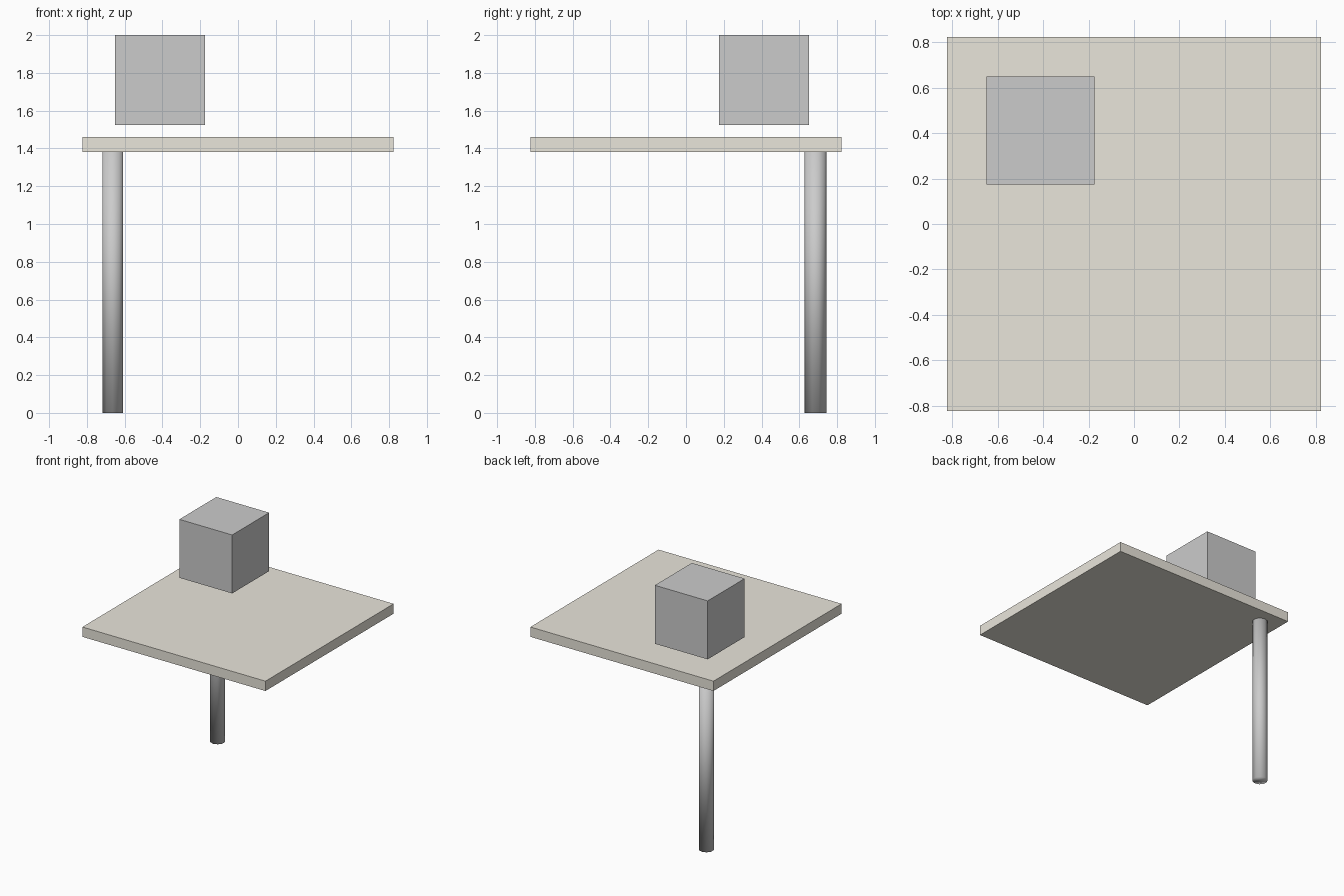
import bpy

if "Cube" in bpy.data.objects:
    bpy.data.objects.remove(bpy.data.objects["Cube"])


def box(name, lo, hi):
    size = [b - a for a, b in zip(lo, hi)]
    centre = [(a + b) / 2 for a, b in zip(lo, hi)]
    bpy.ops.mesh.primitive_cube_add(size=1, location=centre)
    ob = bpy.context.object
    ob.name = name
    ob.scale = size
    bpy.ops.object.transform_apply(location=False, rotation=False, scale=True)
    return ob


# Thin square top, warm grey
top = box("table_top", (-0.823, -0.823, 1.38), (0.823, 0.823, 1.46))
mat = bpy.data.materials.new("warm_grey")
mat.diffuse_color = (0.82, 0.79, 0.71, 1)
mat.use_nodes = True
mat.node_tree.nodes["Principled BSDF"].inputs["Base Color"].default_value = mat.diffuse_color
top.data.materials.append(mat)

# Cube hovering above the back left of the top
box("floating_cube", (-0.65, 0.175, 1.525), (-0.175, 0.65, 2.0))

# Single ten-sided leg under the back left corner, smooth over its caps
bpy.ops.mesh.primitive_cylinder_add(vertices=10, radius=0.058, depth=1.38,
                                    location=(-0.663, 0.685, 0.69))
bpy.context.object.name = "corner_leg"
bpy.ops.object.shade_smooth()
